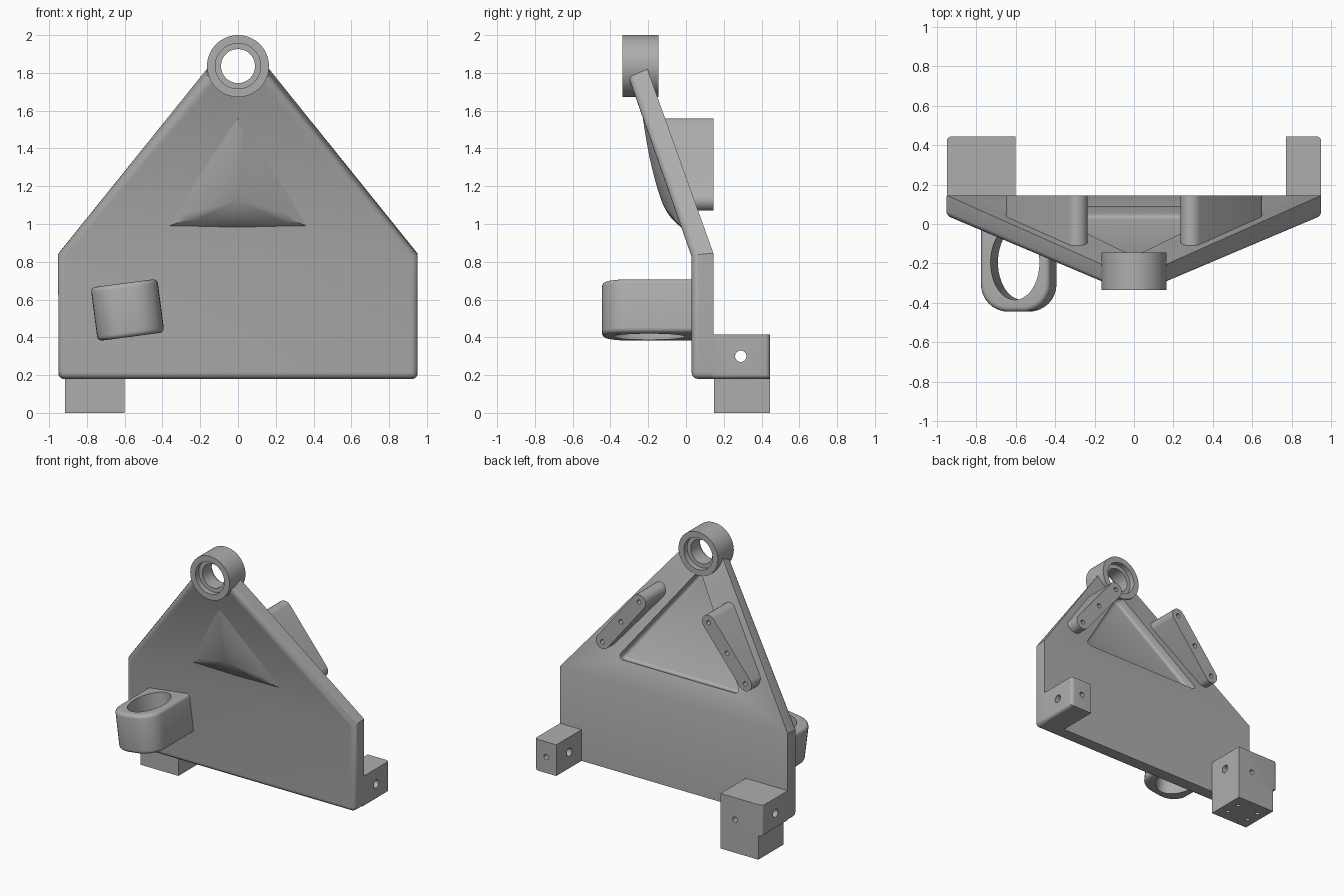
import bpy, bmesh, math
from mathutils import Matrix, Vector

if "Cube" in bpy.data.objects:
    bpy.data.objects.remove(bpy.data.objects["Cube"], do_unlink=True)

GREY = (0.42, 0.42, 0.42, 1)
mat = bpy.data.materials.new("machined grey")
mat.use_nodes = True
mat.diffuse_color = GREY
mat.node_tree.nodes["Principled BSDF"].inputs["Base Color"].default_value = GREY


def make(name, bm, matrix=None):
    """Turn a bmesh into a named object."""
    if matrix:
        bm.transform(matrix)
    bmesh.ops.recalc_face_normals(bm, faces=bm.faces)
    mesh = bpy.data.meshes.new(name)
    bm.to_mesh(mesh)
    bm.free()
    mesh.materials.append(mat)
    obj = bpy.data.objects.new(name, mesh)
    bpy.context.collection.objects.link(obj)
    return obj


def round_edges(bm, rule, size, segments=5):
    """Bevel the edges whose two end points satisfy the rule."""
    edges = [e for e in bm.edges if rule(e.verts[0].co, e.verts[1].co)]
    bmesh.ops.bevel(bm, geom=edges, offset=size, segments=segments,
                    profile=0.5, affect='EDGES', clamp_overlap=True)


def prism(points, z0, z1):
    """Extrude a flat outline along local z."""
    bm = bmesh.new()
    face = bm.faces.new([bm.verts.new((x, y, z0)) for x, y in points])
    ext = bmesh.ops.extrude_face_region(bm, geom=[face])
    verts = [g for g in ext["geom"] if isinstance(g, bmesh.types.BMVert)]
    bmesh.ops.translate(bm, verts=verts, vec=(0, 0, z1 - z0))
    bmesh.ops.recalc_face_normals(bm, faces=bm.faces)
    return bm


def block(x0, x1, y0, y1, z0, z1):
    return prism([(x0, y0), (x1, y0), (x1, y1), (x0, y1)], z0, z1)


def cylinder(radius, center, axis, length, sides=32):
    bm = bmesh.new()
    turn = Vector((0, 0, 1)).rotation_difference(Vector(axis)).to_matrix().to_4x4()
    bmesh.ops.create_cone(bm, cap_ends=True, segments=sides, radius1=radius,
                          radius2=radius, depth=length,
                          matrix=Matrix.Translation(center) @ turn)
    return bm


def cut(obj, bm, matrix=None):
    """Subtract a shape from an object and discard the cutter."""
    cutter = make("cutter", bm, matrix)
    cutter.hide_render = True
    mod = obj.modifiers.new("cut", 'BOOLEAN')
    mod.object, mod.operation, mod.solver = cutter, 'DIFFERENCE', 'EXACT'
    graph = bpy.context.evaluated_depsgraph_get()
    mesh = bpy.data.meshes.new_from_object(obj.evaluated_get(graph))
    obj.modifiers.clear()
    obj.data = mesh
    bpy.data.objects.remove(cutter, do_unlink=True)


X, Y, Z = (1, 0, 0), (0, 1, 0), (0, 0, 1)
RING = (0, -0.24, 1.836)

# Bent plate: upright lower half, upper half leaning forward
front = [(0.95, 0.03, 0.18), (0.95, 0.03, 0.835), (0.165, -0.304, 1.777)]
back = [(0.95, 0.145, 0.18), (0.95, 0.145, 0.845), (0.165, -0.204, 1.82)]
bm = bmesh.new()
rows = [[[bm.verts.new((s * x, y, z)) for s in (1, -1)] for x, y, z in side]
        for side in (front, back)]
f, b = rows
for row in rows:
    for i in (0, 1):
        bm.faces.new((row[i][0], row[i + 1][0], row[i + 1][1], row[i][1]))
for i in (0, 1):
    for s in (0, 1):
        bm.faces.new((f[i][s], f[i + 1][s], b[i + 1][s], b[i][s]))
for i in (0, 2):
    bm.faces.new((f[i][0], f[i][1], b[i][1], b[i][0]))
bmesh.ops.recalc_face_normals(bm, faces=bm.faces)
rim = [bm.edges.get((f[i][s], f[i + 1][s])) for i in (0, 1) for s in (0, 1)]
rim += [bm.edges.get((f[0][0], f[0][1]))]
rim += [bm.edges.get((f[0][s], b[0][s])) for s in (0, 1)]
bmesh.ops.bevel(bm, geom=rim, offset=0.035, segments=5, profile=0.5, affect='EDGES')
plate = make("bent_plate", bm)
cut(plate, cylinder(0.135, RING, Y, 0.6))

# Frame lying on the back of the leaning half
up = Vector((0, -0.349, 0.975)).normalized()
out = Vector(X).cross(up) * -1
if out.y < 0:
    out.negate()
lean = Matrix((Vector(X), up, out)).transposed().to_4x4()
lean.translation = (0, 0.145, 0.845)

# Rounded triangular pocket in the back
bm = prism([(-0.52, 0.165), (0.52, 0.165), (0, 0.92)], -0.06, 0.1)
round_edges(bm, lambda p, q: abs(p.z - q.z) > 0.1, 0.06)
round_edges(bm, lambda p, q: max(p.z, q.z) < -0.05, 0.02, 3)
cut(plate, bm, lean)

# Smooth triangular bulge on the front
corners = [Vector((-0.42, 0.17, 0)), Vector((0.42, 0.17, 0)), Vector((0, 0.85, 0))]
middle, per_side, steps = Vector((0, 0.36, 0)), 10, 10
bm = bmesh.new()
loops = []
for k in range(steps):
    s = 1 - k / steps
    loop = []
    for c in range(3):
        for i in range(per_side):
            arm = corners[c].lerp(corners[(c + 1) % 3], i / per_side) - middle
            soft = arm.lerp(arm.normalized() * 0.26, 0.5 * (1 - s))
            p = middle + soft * s
            loop.append(bm.verts.new((p.x, p.y, -0.1 - 0.065 * (1 - s ** 2))))
    loops.append(loop)
n = 3 * per_side
for a, c in zip(loops, loops[1:]):
    for i in range(n):
        bm.faces.new((a[i], a[(i + 1) % n], c[(i + 1) % n], c[i]))
tip = bm.verts.new((0, middle.y, -0.165))
for i in range(n):
    bm.faces.new((loops[-1][i], loops[-1][(i + 1) % n], tip))
bm.faces.new(loops[0][::-1])
make("front_bulge", bm, lean)

# Bearing ring with a counterbore on each side
ring = make("bearing_ring", cylinder(0.164, RING, Y, 0.19, 64))
cut(ring, cylinder(0.09, RING, Y, 0.5, 64))
for s in (-1, 1):
    cut(ring, cylinder(0.12, (0, RING[1] + s * 0.095, RING[2]), Y, 0.08, 64))

# Slanted mounting bars with three screw holes each
for s, name in ((1, "left_bar"), (-1, "right_bar")):
    top, low, r = Vector((0.29, 1.505)), Vector((0.595, 1.125)), 0.055
    start = math.atan2(top.y - low.y, top.x - low.x) - math.pi / 2
    outline = []
    for center, turn in ((top, start), (low, start + math.pi)):
        for i in range(13):
            a = turn + math.pi * i / 12
            outline.append((s * (center.x + r * math.cos(a)), center.y + r * math.sin(a)))
    stand = Matrix.Rotation(math.pi / 2, 4, 'X')
    # the outline stands upright and reaches from the plate to the back plane
    bar = make(name, prism(outline, -0.145, 0.11), stand)
    cut(bar, block(-1, 1, -0.2, 0.9, -0.5, -0.05), lean)
    for t in (0, 0.5, 1):
        p = top.lerp(low, t)
        cut(bar, cylinder(0.017, (s * p.x, 0.145, p.y), Y, 0.1, 16))

# Side brackets, rounded on the outer bottom and outer back edges
for name, x0, x1 in (("left_bracket", 0.77, 0.95), ("right_bracket", -0.95, -0.6)):
    bm = block(x0, x1, 0.14, 0.445, 0.18, 0.415)
    round_edges(bm, lambda p, q: min(abs(p.x), abs(q.x)) > 0.9
                and (max(p.z, q.z) < 0.2 or min(p.y, q.y) > 0.4), 0.025)
    bracket = make(name, bm)
    cut(bracket, cylinder(0.03, ((x0 + x1) / 2, 0.29, 0.3), X, 0.8))
    x = 0.855 if x0 > 0 else -0.72
    cut(bracket, cylinder(0.02, (x, 0.445, 0.3 if x0 > 0 else 0.25), Y, 0.16, 24))

# Foot under the right bracket with four holes
foot = make("right_foot", block(-0.915, -0.6, 0.147, 0.445, 0, 0.182))
for x in (-0.85, -0.67):
    for y in (0.24, 0.35):
        cut(foot, cylinder(0.015, (x, y, 0), Z, 0.16, 16))

# Tilted holder loop on the front
bm = block(-0.178, 0.178, -0.445, 0.08, -0.143, 0.143)
round_edges(bm, lambda p, q: abs(p.z - q.z) > 0.1 and p.y < 0, 0.14, 8)
round_edges(bm, lambda p, q: abs(p.z - q.z) < 0.001 and min(p.y, q.y) < 0.05
            and not (abs(p.x + q.x) < 0.01 and p.y > 0), 0.025, 4)
tilt = Matrix.Translation((-0.585, 0, 0.545)) @ Matrix.Rotation(math.radians(-7.5), 4, 'Y')
holder = make("holder_loop", bm, tilt)
oval = [(0.125 * math.cos(math.tau * i / 48), -0.195 + 0.19 * math.sin(math.tau * i / 48))
        for i in range(48)]
cut(holder, prism(oval, -0.3, 0.3), tilt)

# Smooth the curved surfaces and keep the sharp edges
bpy.ops.object.select_all(action='DESELECT')
for obj in bpy.context.collection.objects:
    if obj.type == 'MESH' and mat.name in obj.data.materials:
        obj.select_set(True)
        bpy.context.view_layer.objects.active = obj
bpy.ops.object.shade_smooth_by_angle(angle=math.radians(32))
